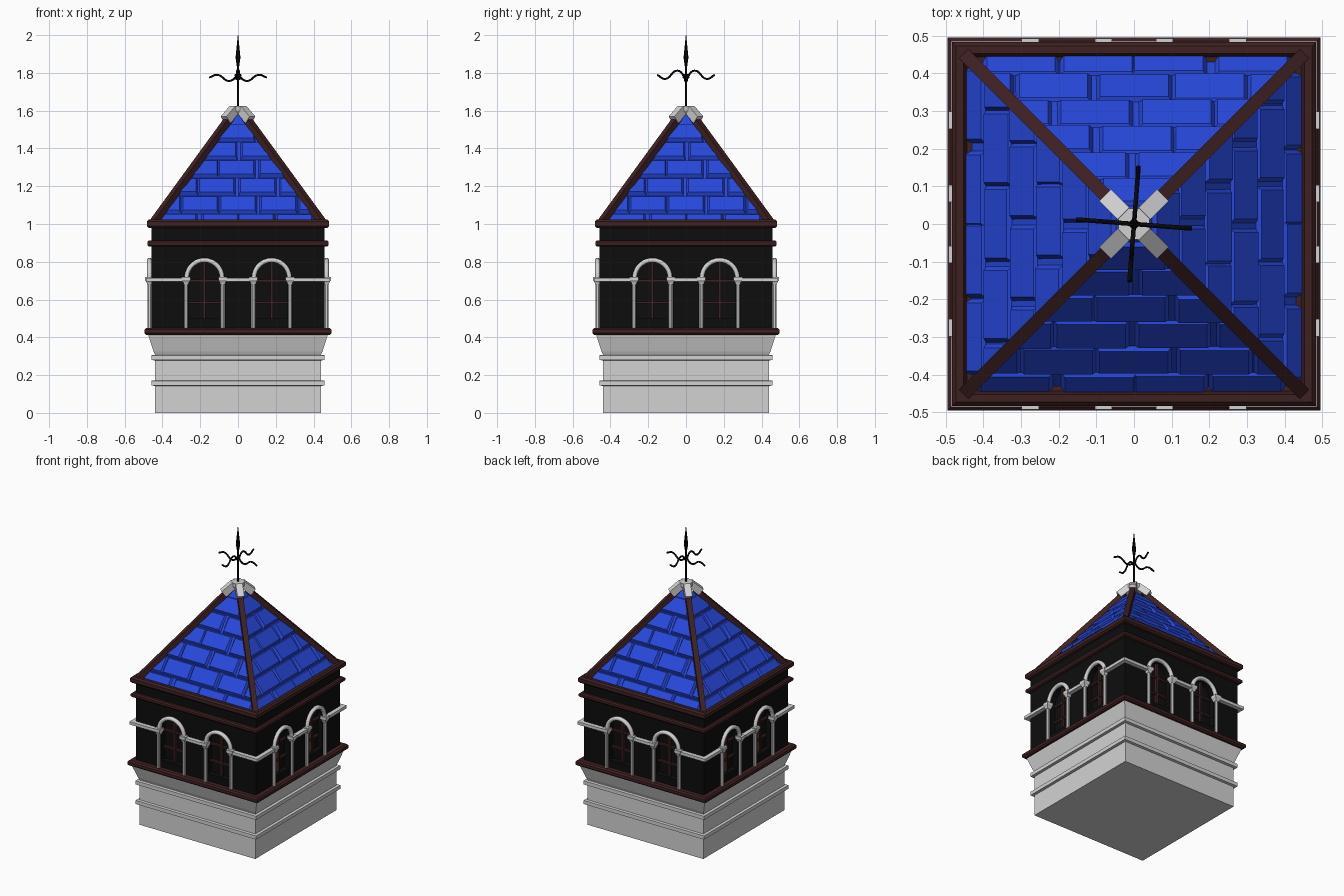
import bpy, bmesh, math, random
from mathutils import Vector, Matrix

random.seed(4)
if "Cube" in bpy.data.objects:
    bpy.data.objects.remove(bpy.data.objects["Cube"])


def material(name, rgb):
    m = bpy.data.materials.new(name)
    m.use_nodes = True
    m.diffuse_color = (*rgb, 1)
    m.node_tree.nodes["Principled BSDF"].inputs["Base Color"].default_value = (*rgb, 1)
    return m


STONE = material("pale stone", (0.65, 0.65, 0.65))
WALL = material("black wall", (0.004, 0.004, 0.004))
WOOD = material("dark brown wood", (0.05, 0.015, 0.015))
TILE = material("blue tile", (0.02, 0.065, 0.72))
IRON = material("black iron", (0.002, 0.002, 0.002))


def finish(name, bm, mat):
    mesh = bpy.data.meshes.new(name)
    bmesh.ops.recalc_face_normals(bm, faces=bm.faces)
    bm.to_mesh(mesh)
    bm.free()
    mesh.materials.append(mat)
    ob = bpy.data.objects.new(name, mesh)
    bpy.context.collection.objects.link(ob)
    return ob


def loft(name, profile, mat, sides=4):
    """Stack of regular polygons from (half width, z) pairs."""
    bm = bmesh.new()
    rings = []
    for half, z in profile:
        r = half / math.cos(math.pi / sides)
        angles = [(i + 0.5) * math.tau / sides for i in range(sides)]
        rings.append([bm.verts.new((r * math.cos(a), r * math.sin(a), z)) for a in angles])
    for a, b in zip(rings, rings[1:]):
        for i in range(sides):
            j = (i + 1) % sides
            bm.faces.new((a[i], a[j], b[j], b[i]))
    bm.faces.new(rings[0])
    bm.faces.new(rings[-1])
    return finish(name, bm, mat)


def box(name, lo, hi, mat):
    lo, hi = Vector(lo), Vector(hi)
    bm = bmesh.new()
    bmesh.ops.create_cube(bm, size=1, matrix=Matrix.Translation((lo + hi) / 2)
                          @ Matrix.Diagonal((*(hi - lo), 1)))
    return finish(name, bm, mat)


def bar(name, a, b, width, height, mat):
    """Rectangular beam running from a to b."""
    a, b = Vector(a), Vector(b)
    turn = (b - a).to_track_quat('X', 'Z').to_matrix().to_4x4()
    bm = bmesh.new()
    bmesh.ops.create_cube(bm, size=1, matrix=Matrix.Translation((a + b) / 2) @ turn
                          @ Matrix.Diagonal(((b - a).length, width, height, 1)))
    return finish(name, bm, mat)


def tube(name, points, radius, mat, kind='POLY'):
    curve = bpy.data.curves.new(name, 'CURVE')
    curve.dimensions = '3D'
    curve.bevel_depth = radius
    curve.bevel_resolution = 1
    curve.use_fill_caps = True
    curve.resolution_u = 6
    s = curve.splines.new(kind)
    if kind == 'BEZIER':
        s.bezier_points.add(len(points) - 1)
        for p, co in zip(s.bezier_points, points):
            p.co = co
            p.handle_left_type = p.handle_right_type = 'AUTO'
    else:
        s.points.add(len(points) - 1)
        for p, co in zip(s.points, points):
            p.co = (*co, 1)
    curve.materials.append(mat)
    ob = bpy.data.objects.new(name, curve)
    bpy.context.collection.objects.link(ob)
    return ob


def around(ob, count=4):
    """Repeat a part on the other sides of the tower."""
    for i in range(1, count):
        copy = ob.copy()
        copy.rotation_euler.z = ob.rotation_euler.z + i * math.tau / count
        bpy.context.collection.objects.link(copy)


def moulding(name, half, z0, z1, mat, inner=0.44):
    """Square band with a rounded outer edge."""
    d = (z1 - z0) * 0.25
    return loft(name, [(inner, z0), (half - d, z0), (half, z0 + d), (half, z1 - d),
                       (half - d, z1), (inner, z1)], mat)


# Stone base with two bands and a flared top
loft("stone_base", [(0.44, 0), (0.44, 0.31), (0.447, 0.325), (0.473, 0.405), (0.473, 0.42)], STONE)
for name, z in (("lower_band", 0.145), ("upper_band", 0.28)):
    loft(name, [(0.44, z - 0.002), (0.458, z), (0.458, z + 0.025), (0.44, z + 0.027)], STONE)

# Wooden mouldings
moulding("sill_moulding", 0.495, 0.413, 0.45, WOOD)
moulding("frieze_moulding", 0.48, 0.882, 0.912, WOOD)
loft("cornice", [(0.44, 0.98), (0.473, 0.98), (0.483, 0.99), (0.483, 1.013),
                 (0.473, 1.024), (0.452, 1.024), (0.443, 1.0)], WOOD)

# Walls with recessed arched windows
OPEN, SPRING, CENTRES = 0.085, 0.715, (-0.178, 0.178)
walls = loft("walls", [(0.457, 0.43), (0.457, 0.99)], WALL)
arc = [math.pi * i / 14 for i in range(15)]
for side in range(4):
    for cx in CENTRES:
        outline = [(cx - OPEN, 0.5), (cx + OPEN, 0.5)]
        outline += [(cx + OPEN * math.cos(a), SPRING + OPEN * math.sin(a)) for a in arc]
        bm = bmesh.new()
        face = bm.faces.new([bm.verts.new((x, -0.5, z)) for x, z in outline])
        depth = bmesh.ops.extrude_face_region(bm, geom=[face])["geom"]
        bmesh.ops.translate(bm, vec=(0, 0.08, 0),
                            verts=[g for g in depth if isinstance(g, bmesh.types.BMVert)])
        bm.transform(Matrix.Rotation(side * math.pi / 2, 4, 'Z'))
        cutter = finish("window_cutter", bm, WALL)
        cutter.hide_render = True
        mod = walls.modifiers.new("window", 'BOOLEAN')
        mod.object, mod.operation, mod.solver = cutter, 'DIFFERENCE', 'EXACT'
        bpy.context.view_layer.objects.active = walls
        bpy.ops.object.modifier_apply(modifier=mod.name)
        bpy.data.objects.remove(cutter)

# Window bars, arches and columns
for cx in CENTRES:
    around(box("window_mullion", (cx - 0.007, -0.44, 0.5), (cx + 0.007, -0.418, 0.8), WOOD))
    for z in (0.585, 0.7):
        around(box("window_bar", (cx - OPEN, -0.435, z - 0.006), (cx + OPEN, -0.418, z + 0.006), WOOD))
    around(tube("window_arch", [(cx + 0.094 * math.cos(a), -0.468, SPRING + 0.094 * math.sin(a))
                                for a in arc], 0.014, STONE))
    for x in (cx - 0.097, cx + 0.097):
        column = loft("window_column", [(0.011, 0.45), (0.011, 0.69)], STONE, 8)
        capital = loft("column_capital", [(0.012, 0.68), (0.015, 0.69), (0.023, 0.703),
                                          (0.023, 0.72)], STONE)
        for part in (column, capital):
            part.data.transform(Matrix.Translation((x, -0.469, 0)))
            around(part)

# String course between the arches
for x0, x1 in ((-0.486, -0.275), (-0.08, 0.08), (0.275, 0.486)):
    around(box("string_course", (x0, -0.486, 0.695), (x1, -0.45, 0.715), STONE))

# Roof core and staggered raised tiles
APEX, SLOPE = 1.59, 1.37
loft("roof_core", [((APEX - 0.99) / SLOPE, 0.99), (0.002, APEX)], TILE)
normal = Vector((0, -SLOPE, 1)).normalized()


def on_roof(x, z, lift):
    return Vector((x, -(APEX - z) / SLOPE, z)) + normal * lift


bm = bmesh.new()
PITCH, WIDTH = 0.095, 0.205
for row in range(6):
    z0 = 0.957 + row * PITCH
    z1 = z0 + PITCH
    for col in range(-3, 4):
        x0 = (col - 0.5 * (row % 2)) * WIDTH + random.uniform(-0.012, 0.012)
        x1 = x0 + WIDTH
        low = random.uniform(0.016, 0.022)
        high = random.uniform(0.008, 0.014)
        foot = [on_roof(x, z, -0.002) for x, z in ((x0, z0), (x1, z0), (x1, z1), (x0, z1))]
        e = 0.012
        top = [on_roof(x0 + e, z0 + e, low), on_roof(x1 - e, z0 + e, low),
               on_roof(x1 - e, z1 - e / 2, high), on_roof(x0 + e, z1 - e / 2, high)]
        foot = [bm.verts.new(p) for p in foot]
        top = [bm.verts.new(p) for p in top]
        bm.faces.new(top)
        for i in range(4):
            j = (i + 1) % 4
            bm.faces.new((foot[i], foot[j], top[j], top[i]))
# Trim the tiles to the hips and the eaves
for point, cut in (((0, 0, 0), (1, 1, 0)), ((0, 0, 0), (-1, 1, 0)), ((0, 0, 0.995), (0, 0, -1))):
    bmesh.ops.bisect_plane(bm, geom=bm.verts[:] + bm.edges[:] + bm.faces[:],
                           plane_co=point, plane_no=cut, clear_outer=True)
around(finish("roof_tiles", bm, TILE))

# Hip beams and the stone crown
around(bar("hip_beam", (0.447, -0.447, 1.008), (0.04, -0.04, 1.566), 0.034, 0.034, WOOD))
around(bar("crown_arm", (0.018, -0.018, 1.608), (0.066, -0.066, 1.552), 0.044, 0.046, STONE))
loft("crown_cap", [(0.032, 1.585), (0.041, 1.6), (0.041, 1.624)], STONE, 8)

# Iron finial with a spear tip and curled arms
loft("finial_spear", [(0.006, 1.6), (0.005, 1.82), (0.007, 1.84), (0.013, 1.88),
                      (0.008, 1.93), (0.001, 2.0)], IRON, 8)
curls = {"finial_side_curl": (0, [1.79, 1.757, 1.79, 1.775]),
         "finial_front_curl": (math.pi / 2, [1.765, 1.812, 1.768, 1.79])}
for name, (turn, heights) in curls.items():
    path = [(x, 0, z) for x, z in zip((0, 0.045, 0.11, 0.153), heights)]
    arm = tube(name, path, 0.006, IRON, 'BEZIER')
    arm.rotation_euler.z = turn - math.radians(4.5)
    around(arm, 2)
